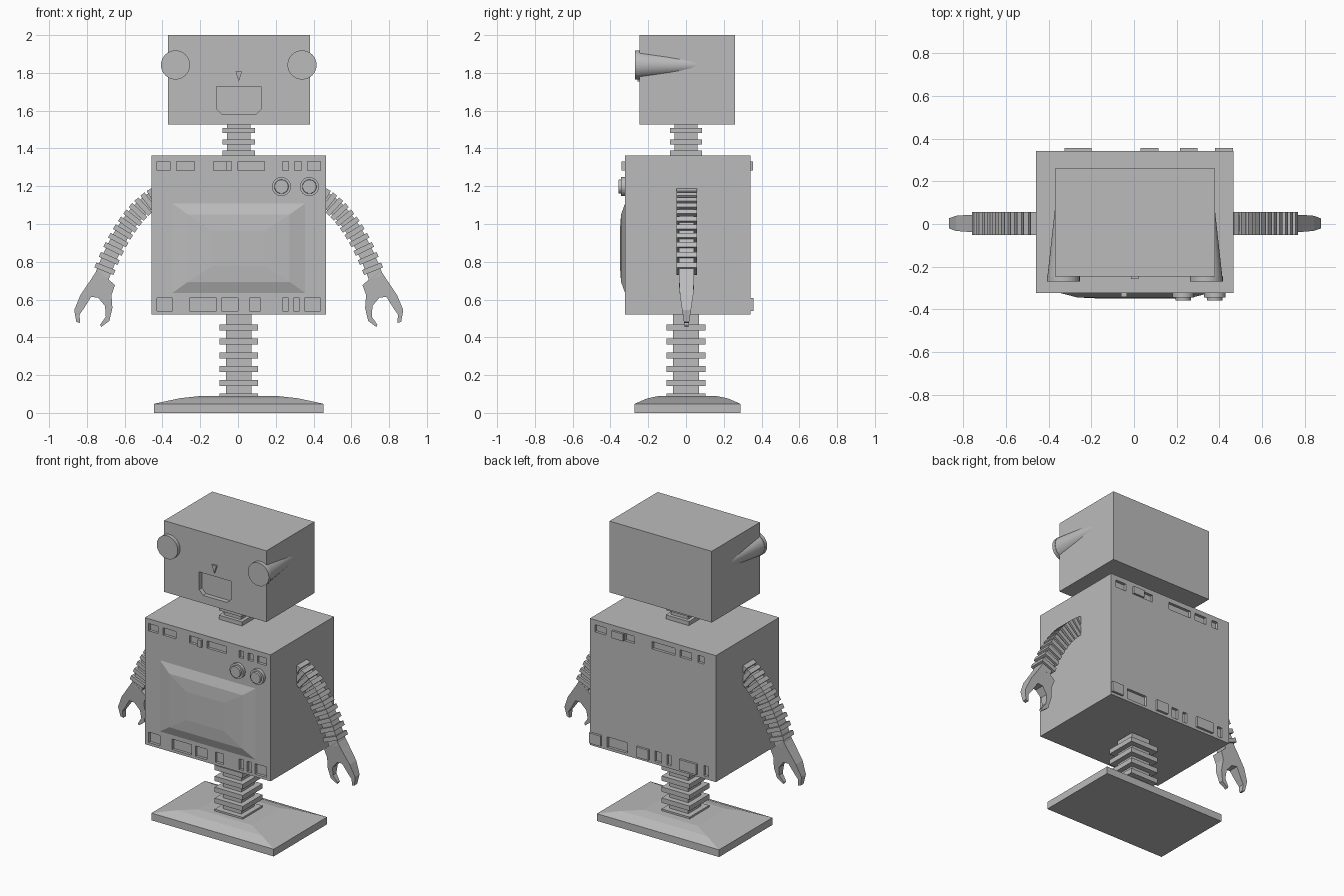
import bpy, bmesh, math
from mathutils import Matrix, Vector

cube = bpy.data.objects.get("Cube")
if cube:
    bpy.data.objects.remove(cube, do_unlink=True)

grey = bpy.data.materials.new("plain_grey")
grey.use_nodes = True
grey.diffuse_color = (0.5, 0.5, 0.5, 1)
grey.node_tree.nodes["Principled BSDF"].inputs["Base Color"].default_value = (0.5, 0.5, 0.5, 1)
MID = 0.004  # centre line of the figure


def finish(name, bm, matrix=None):
    bmesh.ops.recalc_face_normals(bm, faces=bm.faces)
    mesh = bpy.data.meshes.new(name)
    bm.to_mesh(mesh)
    bm.free()
    mesh.materials.append(grey)
    obj = bpy.data.objects.new(name, mesh)
    if matrix:
        obj.matrix_world = matrix
    bpy.context.collection.objects.link(obj)
    return obj


def add_box(bm, x, y, z):
    """Box from three (low, high) ranges."""
    size = [b - a for a, b in (x, y, z)]
    centre = [(a + b) / 2 for a, b in (x, y, z)]
    m = Matrix.Translation(centre) @ Matrix.Diagonal((*size, 1))
    bmesh.ops.create_cube(bm, size=1, matrix=m)


def add_disc(bm, x, z, y_front, y_back, r_front, r_back, sides=32):
    """Cylinder or cone lying along y."""
    m = Matrix.Translation((x, (y_front + y_back) / 2, z)) @ Matrix.Rotation(math.pi / 2, 4, "X")
    bmesh.ops.create_cone(bm, cap_ends=True, segments=sides, radius1=r_back,
                          radius2=r_front, depth=y_back - y_front, matrix=m)


def add_prism(bm, outline, half_depth):
    """Outline in x and z, thickened in y by a function of z."""
    front = [bm.verts.new((x, -half_depth(z), z)) for x, z in outline]
    back = [bm.verts.new((x, half_depth(z), z)) for x, z in outline]
    bm.faces.new(front)
    bm.faces.new(back[::-1])
    for i in range(len(outline)):
        j = (i + 1) % len(outline)
        bm.faces.new((front[i], front[j], back[j], back[i]))


def pillow(name, hx, hy, levels, matrix):
    """Stack of shrinking rectangles: (x scale, y scale, height)."""
    bm = bmesh.new()
    rings = [[bm.verts.new((sx * hx * a, sy * hy * b, h))
              for a, b in ((-1, -1), (1, -1), (1, 1), (-1, 1))] for sx, sy, h in levels]
    bm.faces.new(rings[0])
    bm.faces.new(rings[-1])
    for low, high in zip(rings, rings[1:]):
        for i in range(4):
            j = (i + 1) % 4
            bm.faces.new((low[i], low[j], high[j], high[i]))
    return finish(name, bm, matrix)


def cut(obj, cutter):
    mod = obj.modifiers.new("recesses", "BOOLEAN")
    mod.operation = "DIFFERENCE"
    mod.solver = "EXACT"
    mod.object = cutter
    bpy.context.view_layer.objects.active = obj
    bpy.ops.object.modifier_apply(modifier=mod.name)
    bpy.data.objects.remove(cutter, do_unlink=True)


def bellows(name, core, ring, z_range, ring_bottoms, thick):
    """Square post with square collars."""
    bm = bmesh.new()
    for half, spans in ((core, [z_range]), (ring, [(z, z + thick) for z in ring_bottoms])):
        for span in spans:
            add_box(bm, (MID - half, MID + half), (-half, half), span)
    return finish(name, bm)


# Base and leg
pillow("base", 0.449, 0.28, [(1, 1, 0), (1, 1, 0.048), (0.7, 0.76, 0.077), (0.44, 0.53, 0.09)],
       Matrix.Translation((MID, 0.008, 0)))
bellows("leg", 0.068, 0.103, (0.08, 0.53), [0.073 * i + 0.07 for i in range(6)], 0.032)

# Body with recessed panels along the top and bottom edges
FRONT, BACK = -0.323, 0.342
TOP_ROW, LOW_ROW = (1.282, 1.33), (0.54, 0.609)
bm = bmesh.new()
add_box(bm, (-0.459, 0.466), (FRONT, BACK), (0.522, 1.362))
body = finish("body", bm)

panels = [
    (FRONT, TOP_ROW, [(-.43, -.36), (-.325, -.23), (-.13, -.062), (0, .14),
                      (.235, .267), (.3, .336), (.368, .437)]),
    (FRONT, LOW_ROW, [(-.43, -.346), (-.257, -.114), (-.087, 0), (.06, .12),
                      (.235, .267), (.294, .325), (.352, .437)]),
    (BACK, TOP_ROW, [(.35, .43), (.14, .212), (-.157, .01), (-.28, -.194), (-.37, -.326)]),
    (BACK, LOW_ROW, [(.19, .34), (-.06, -.01), (-.128, -.1), (-.406, -.37)]),
]
bm = bmesh.new()
for face, row, spans in panels:
    for span in spans:
        add_box(bm, span, (face - 0.018, face + 0.018), row)
cut(body, finish("panel_cutter", bm))

# Raised buttons on the body
bm = bmesh.new()
add_box(bm, (-0.06, -0.033), (FRONT - 0.018, FRONT + 0.01), TOP_ROW)
add_box(bm, (0.215, 0.297), (BACK - 0.01, BACK + 0.014), TOP_ROW)
for span in ((0.38, 0.464), (0.03, 0.115), (-0.325, -0.2)):
    add_box(bm, span, (BACK - 0.01, BACK + 0.015), LOW_ROW)
finish("raised_buttons", bm)

# Screen and knobs
pillow("screen", 0.35, 0.236, [(1, 1, -0.01), (1, 1, 0), (0.77, 0.755, 0.021), (0.4, 0.4, 0.027)],
       Matrix.Translation((MID, FRONT, 0.872)) @ Matrix.Rotation(math.pi / 2, 4, "X"))
for side, x in (("right", 0.23), ("left", 0.378)):
    bm = bmesh.new()
    add_disc(bm, x, 1.198, FRONT - 0.022, FRONT + 0.01, 0.05, 0.05)
    add_disc(bm, x, 1.198, FRONT - 0.035, FRONT - 0.01, 0.036, 0.039)
    finish(side + "_knob", bm)

# Neck
bellows("neck", 0.062, 0.085, (1.35, 1.54), [1.362, 1.42, 1.482], 0.027)

# Head with recessed mouth and raised nose
FACE = -0.245
bm = bmesh.new()
add_box(bm, (-0.371, 0.38), (FACE, 0.26), (1.527, 2))
head = finish("head", bm)
bm = bmesh.new()
add_prism(bm, [(-.114, 1.728), (.123, 1.728), (.123, 1.61), (.093, 1.58), (-.084, 1.58), (-.114, 1.61)],
          lambda z: 0.03)
bmesh.ops.translate(bm, verts=bm.verts, vec=(0, FACE, 0))
cut(head, finish("mouth_cutter", bm))
bm = bmesh.new()
add_prism(bm, [(-.013, 1.807), (.021, 1.807), (MID, 1.755)], lambda z: 0.012)
bmesh.ops.translate(bm, verts=bm.verts, vec=(0, FACE, 0))
finish("nose", bm)

# Eyes: a disc in front of a smooth tapering housing
for side, s in (("right", -1), ("left", 1)):
    x = MID + s * 0.335
    bm = bmesh.new()
    add_disc(bm, x, 1.842, -0.27, FACE, 0.077, 0.077)
    finish(side + "_eye", bm)
    bm = bmesh.new()
    add_disc(bm, x, 1.842, FACE - 0.005, 0.2, 0.075, 0.025)
    housing = finish(side + "_eye_housing", bm)
    bpy.ops.object.select_all(action="DESELECT")
    housing.select_set(True)
    bpy.context.view_layer.objects.active = housing
    bpy.ops.object.shade_smooth_by_angle()

# Arms: collars along a curve, ending in a two-fingered claw
A, B, C = Vector((0.44, 0, 1.14)), Vector((0.605, 0, 1.045)), Vector((0.725, 0, 0.72))
CLAW = [(.655, .677), (.75, .757), (.78, .71), (.838, .624), (.871, .545), (.86, .482), (.84, .476),
        (.843, .52), (.818, .556), (.782, .614), (.744, .61), (.708, .566), (.704, .51),
        (.734, .466), (.728, .455), (.685, .487), (.669, .555), (.674, .624)]
STEPS = 22


def arm_frame(t):
    point = A.lerp(B, t).lerp(B.lerp(C, t), t)
    direction = B.lerp(C, t) - A.lerp(B, t)
    angle = math.atan2(direction.x, direction.z)
    return Matrix.Translation(point) @ Matrix.Rotation(angle, 4, "Y")


def claw_depth(z):
    return 0.01 + 0.03 * min(1, max(0, (z - 0.455) / 0.2))


for side, s in (("right", -1), ("left", 1)):
    mirror = Matrix.Translation((MID, 0.003, 0)) @ Matrix.Diagonal((s, 1, 1, 1))
    bm = bmesh.new()
    for i in range(STEPS):
        ring = i % 2 == 0
        width, length = (0.108, 0.028) if ring else (0.078, 0.04)
        m = mirror @ arm_frame((i + 0.5) / STEPS) @ Matrix.Diagonal((width, width, length, 1))
        bmesh.ops.create_cube(bm, size=1, matrix=m)
    finish(side + "_arm", bm)
    bm = bmesh.new()
    add_prism(bm, CLAW, claw_depth)
    bmesh.ops.transform(bm, matrix=mirror, verts=bm.verts)
    finish(side + "_hand", bm)
